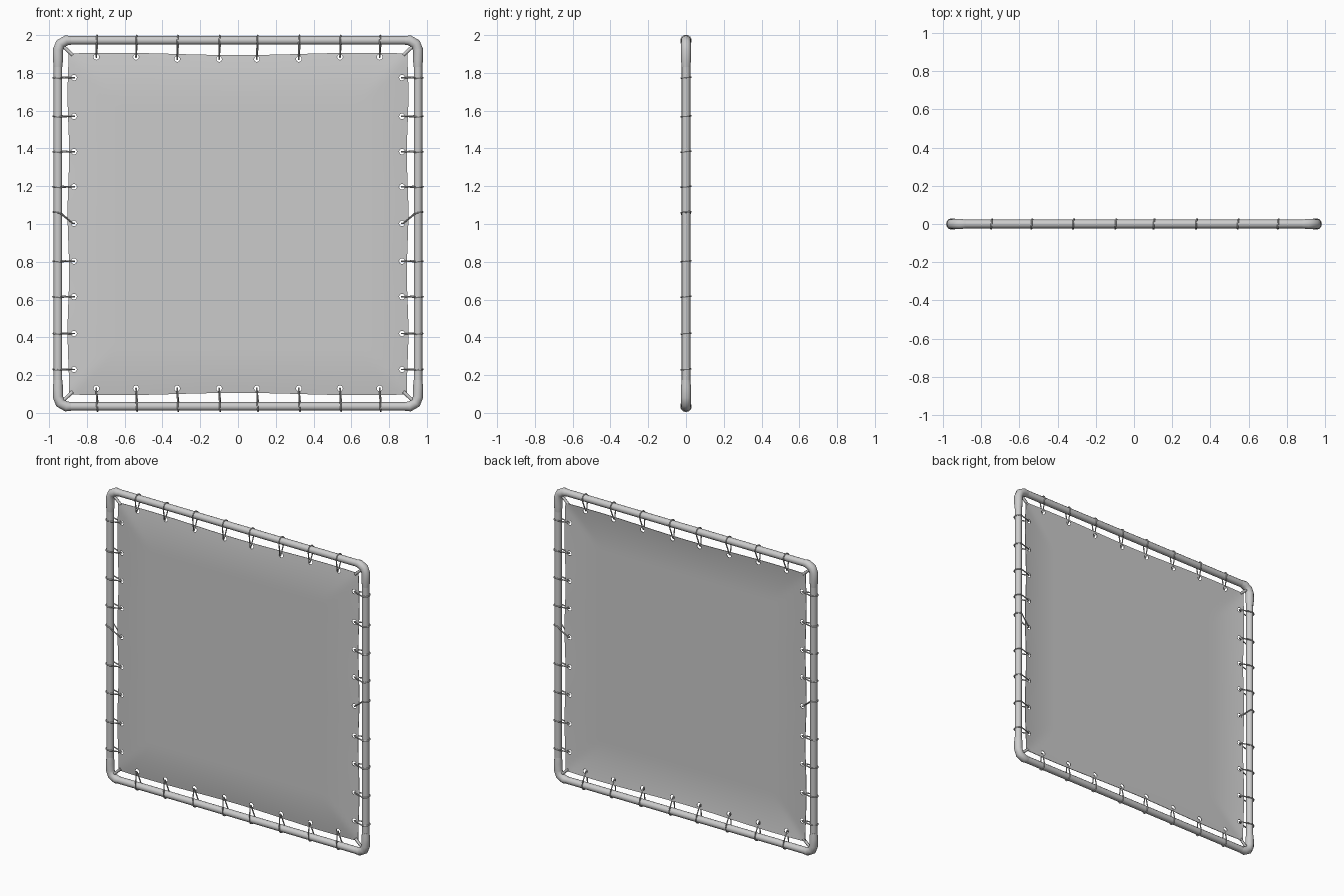
import bpy, bmesh, math
from mathutils import Vector

cube = bpy.data.objects.get("Cube")
if cube:
    bpy.data.objects.remove(cube, do_unlink=True)


def material(name, value):
    m = bpy.data.materials.new(name)
    m.use_nodes = True
    col = (value, value, value, 1)
    m.diffuse_color = col
    m.node_tree.nodes["Principled BSDF"].inputs["Base Color"].default_value = col
    return m


GREY = material("light grey", 0.6)

TUBE_X, LOW, HIGH = 0.953, 0.034, 1.972
MID = (LOW + HIGH) / 2
TUBE_R, ROPE_R = 0.0225, 0.004


def finish(obj):
    bpy.ops.object.select_all(action='DESELECT')
    obj.select_set(True)
    bpy.context.view_layer.objects.active = obj
    if obj.type == 'CURVE':
        bpy.ops.object.convert(target='MESH')
    bpy.ops.object.shade_smooth_by_angle(angle=math.radians(50))


def tube(name, points, radius, scales=None, closed=False, detail=2):
    """Round bar swept along a list of points."""
    cu = bpy.data.curves.new(name, 'CURVE')
    cu.dimensions = '3D'
    cu.bevel_depth = radius
    cu.bevel_resolution = detail
    cu.use_fill_caps = not closed
    sp = cu.splines.new('POLY')
    sp.points.add(len(points) - 1)
    for i, p in enumerate(points):
        sp.points[i].co = (*p, 1)
        sp.points[i].radius = scales[i] if scales else 1
    sp.use_cyclic_u = closed
    obj = bpy.data.objects.new(name, cu)
    bpy.context.collection.objects.link(obj)
    cu.materials.append(GREY)
    finish(obj)
    return obj


# Straight frame tubes
for name, z in (("top_tube", HIGH), ("bottom_tube", LOW)):
    tube(name, [(-0.9, 0, z), (0.9, 0, z)], TUBE_R, detail=4)
for name, x in (("right_tube", -TUBE_X), ("left_tube", TUBE_X)):
    tube(name, [(x, 0, 0.1), (x, 0, 1.9)], TUBE_R, detail=4)

# Bevelled elbow fittings and diagonal corner ties
for sx, side in ((-1, "right"), (1, "left")):
    for sz, level in ((-1, "bottom"), (1, "top")):
        def corner(dx, dz):
            return (sx * (TUBE_X - dx), 0, MID + sz * (HIGH - MID - dz))
        path = [corner(0, 0.14), corner(0, 0.1), corner(0, 0.05),
                corner(0.012, 0.018), corner(0.045, 0), corner(0.07, 0)]
        tube(f"{level}_{side}_elbow", path, 0.027,
             (0.84, 1, 1, 1, 1, 0.84), detail=4)
        tube(f"{level}_{side}_corner_tie",
             [corner(0.01, 0.015), corner(0.078, 0.078)], 0.009)

# Eyelet positions, each paired with the lacing point on its tube
eyelets = []
for x in (0.1, 0.322, 0.54, 0.75):
    for s in (-1, 1):
        top_z = 1.873 if x < 0.4 else 1.884
        eyelets.append((Vector((s * x, 0, top_z)), Vector((s * x + 0.004, 0, HIGH))))
        eyelets.append((Vector((s * x, 0, 0.13)), Vector((s * x + 0.006, 0, LOW))))
for i, z in enumerate((0.23, 0.42, 0.615, 0.803, 1.003, 1.197, 1.383, 1.57, 1.775)):
    lift = 0.06 if i == 4 else 0
    for s in (-1, 1):
        eyelets.append((Vector((s * 0.868, 0, z)), Vector((s * TUBE_X, 0, z + lift))))


def ease(t):
    """0 in the middle of the sheet, rising to 1 at its border."""
    t = max(0, (abs(t) - 0.72) / 0.28)
    return t * t


def sheet_y(u, v):
    return -0.013 + 0.018 * max(ease(u), ease(v))


# Fabric sheet, slightly bellied forward with a wavy hem
bm = bmesh.new()
bmesh.ops.create_grid(bm, x_segments=64, y_segments=64, size=1)
for vert in bm.verts:
    u, v = vert.co.x, vert.co.y
    wave_x = 0.004 * math.sin(9 * v + 1) * abs(u) ** 8
    wave_z = 0.006 * math.cos(4.3 * u + math.pi) * abs(v) ** 8
    vert.co = (u * (0.898 + wave_x), sheet_y(u, v), 1.0 + v * (0.9 + wave_z))
mesh = bpy.data.meshes.new("fabric_sheet")
bm.to_mesh(mesh)
bm.free()
mesh.materials.append(GREY)
sheet = bpy.data.objects.new("fabric_sheet", mesh)
bpy.context.collection.objects.link(sheet)

# Punch the eyelets with one joined cutter
bm = bmesh.new()
for hole, _ in eyelets:
    made = bmesh.ops.create_cone(bm, cap_ends=True, segments=12, radius1=0.015,
                                 radius2=0.015, depth=0.2)["verts"]
    for vert in made:
        x, y, z = vert.co
        vert.co = Vector((x, -z, y)) + hole
cut_mesh = bpy.data.meshes.new("eyelet_cutter")
bm.to_mesh(cut_mesh)
bm.free()
cutter = bpy.data.objects.new("eyelet_cutter", cut_mesh)
bpy.context.collection.objects.link(cutter)
cutter.hide_render = True

solid = sheet.modifiers.new("thickness", 'SOLIDIFY')
solid.thickness = 0.003
solid.offset = 0
cut = sheet.modifiers.new("eyelets", 'BOOLEAN')
cut.operation = 'DIFFERENCE'
cut.solver = 'EXACT'
cut.object = cutter
bpy.context.view_layer.objects.active = sheet
for mod in ("thickness", "eyelets"):
    bpy.ops.object.modifier_apply(modifier=mod)
bpy.data.objects.remove(cutter, do_unlink=True)
finish(sheet)

# Lacing loops: through an eyelet and around the tube
LOOP_R = TUBE_R + ROPE_R
for n, (hole, grip) in enumerate(eyelets):
    out = grip - hole
    if abs(out.x) > abs(out.z):
        out = Vector((math.copysign(1, out.x), 0, 0))
        along = Vector((0, 0, 0.003))
    else:
        out = Vector((0, 0, math.copysign(1, out.z)))
        along = Vector((0.003, 0, 0))
    pts = []
    for k in range(9):
        a = math.radians(-105 + 210 * k / 8)
        pts.append(grip + out * (LOOP_R * math.cos(a)) + along * (k / 4 - 1)
                   + Vector((0, LOOP_R * math.sin(a), 0)))
    y = sheet_y(hole.x / 0.9, hole.z - 1)
    tip = hole + out * 0.006
    pts += [tip + Vector((0, y + 0.006, 0)), tip - out * 0.008 + Vector((0, y, 0)),
            tip + Vector((0, y - 0.006, 0))]
    tube(f"lacing_loop_{n + 1}", pts, ROPE_R, closed=True, detail=1)
